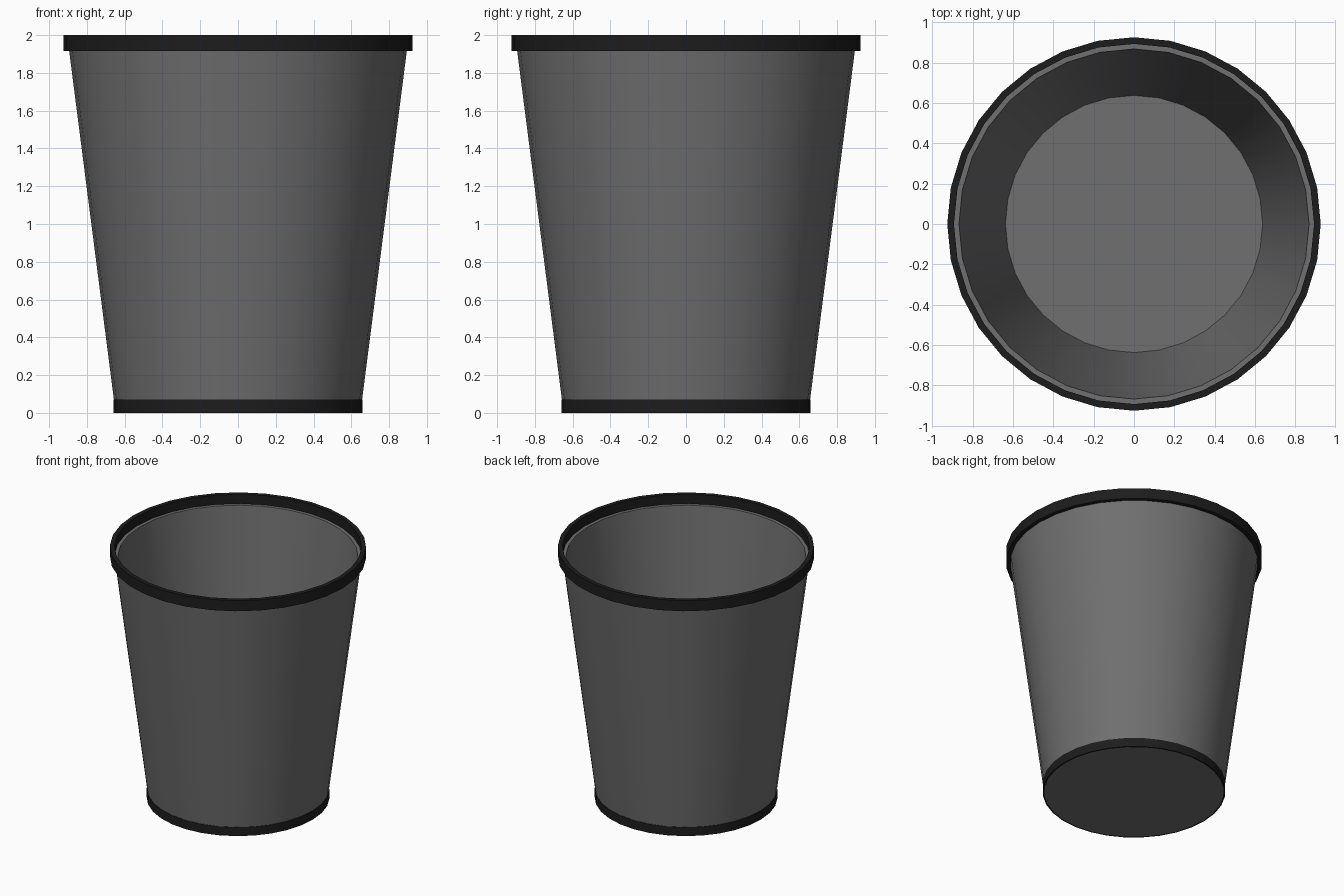
import bpy, bmesh, math

if "Cube" in bpy.data.objects:
    bpy.data.objects.remove(bpy.data.objects["Cube"])

SIDES = 32


def material(name, value):
    m = bpy.data.materials.new(name)
    m.diffuse_color = (value, value, value, 1)
    m.use_nodes = True
    m.node_tree.nodes["Principled BSDF"].inputs["Base Color"].default_value = m.diffuse_color
    return m


def lathe(name, profile, mat, closed):
    """Revolve an (r, z) profile around z."""
    bm = bmesh.new()
    rings = []
    for r, z in profile:
        if r == 0:
            rings.append([bm.verts.new((0, 0, z))] * SIDES)
        else:
            rings.append([bm.verts.new((r * math.cos(2 * math.pi * i / SIDES),
                                        r * math.sin(2 * math.pi * i / SIDES), z))
                          for i in range(SIDES)])
    pairs = list(zip(rings, rings[1:]))
    if closed:
        pairs.append((rings[-1], rings[0]))
    for a, b in pairs:
        for i in range(SIDES):
            j = (i + 1) % SIDES
            bm.faces.new(list(dict.fromkeys((a[i], a[j], b[j], b[i]))))
    bmesh.ops.recalc_face_normals(bm, faces=bm.faces)
    mesh = bpy.data.meshes.new(name)
    bm.to_mesh(mesh)
    bm.free()
    mesh.materials.append(mat)
    ob = bpy.data.objects.new(name, mesh)
    bpy.context.collection.objects.link(ob)
    bpy.ops.object.select_all(action='DESELECT')
    ob.select_set(True)
    bpy.context.view_layer.objects.active = ob
    bpy.ops.object.shade_smooth_by_angle(angle=math.radians(30))
    return ob


grey = material("dark_grey", 0.16)
black = material("black", 0.012)

# Tapered, hollow bin body with a thick floor
lathe("bin_body", [(0, 0), (0.648, 0), (0.895, 1.925), (0.867, 1.925),
                   (0.637, 0.08), (0, 0.08)], grey, False)

# Upright collar around the opening
lathe("top_rim", [(0.892, 1.915), (0.925, 1.915), (0.925, 2.0), (0.892, 2.0)], black, True)

# Foot band around the bottom
lathe("base_band", [(0.648, 0), (0.66, 0), (0.66, 0.07), (0.648, 0.07)], black, True)
